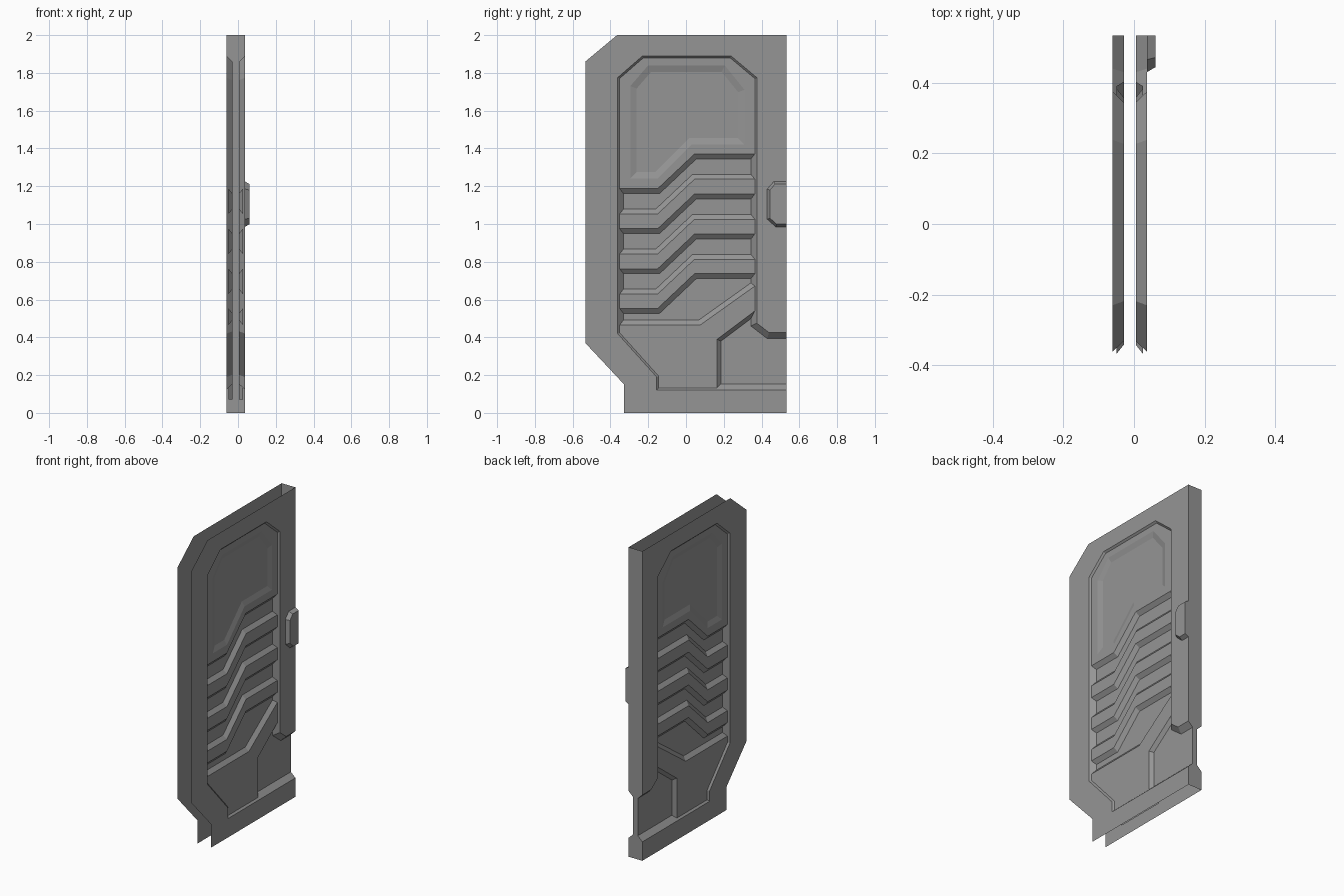
import bpy, bmesh
from mathutils import Vector

cube = bpy.data.objects.get("Cube")
if cube:
    bpy.data.objects.remove(cube)

MID = -0.012      # centre plane between the two skins
FACE = 0.049      # outer skin distance from the centre plane
HIGH = 0.038      # raised level of the pressed panel
DEEP = 0.017      # lowered level of the pressed panel
BACK = 0.533      # rear edge

grey = bpy.data.materials.new("door grey")
grey.use_nodes = True
grey.diffuse_color = (0.3, 0.3, 0.3, 1)
grey.node_tree.nodes["Principled BSDF"].inputs["Base Color"].default_value = (0.3, 0.3, 0.3, 1)


def inset(path, dist, closed=True):
    """Offset a counter-clockwise path inwards with mitred corners."""
    pts = [Vector(p) for p in path]
    n, out = len(pts), []
    for i, p in enumerate(pts):
        before = p - pts[i - 1] if closed or i > 0 else pts[1] - p
        after = pts[(i + 1) % n] - p if closed or i < n - 1 else before
        a = Vector((-before.y, before.x)).normalized()
        b = Vector((-after.y, after.x)).normalized()
        out.append(p + (a + b) * dist / (1 + a.dot(b)))
    return out


def ring(bm, path, x):
    return [bm.verts.new((x, p[0], p[1])) for p in path]


def bridge(bm, a, b, closed=True):
    for i in range(len(a) if closed else len(a) - 1):
        j = (i + 1) % len(a)
        bm.faces.new((a[i], a[j], b[j], b[i]))


def finish(bm, name, mirrored=True, outward=True):
    if outward:
        bm.normal_update()
        for f in bm.faces:
            if f.normal.x < 0:
                f.normal_flip()
    mesh = bpy.data.meshes.new(name)
    bm.to_mesh(mesh)
    bm.free()
    mesh.materials.append(grey)
    ob = bpy.data.objects.new(name, mesh)
    ob.location.x = MID
    bpy.context.collection.objects.link(ob)
    if mirrored:
        mod = ob.modifiers.new("both sides", 'MIRROR')
        mod.use_mirror_merge = False
    return ob


# Outer skin with the opening that runs out at the rear edge
opening = [(BACK, 0.425), (0.44, 0.425), (0.375, 0.475), (0.375, 1.775), (0.238, 1.89),
           (-0.23, 1.89), (-0.362, 1.775), (-0.362, 0.42), (-0.155, 0.19),
           (-0.155, 0.122), (BACK, 0.122)]
border = [(BACK, 0), (-0.327, 0), (-0.327, 0.15), (-0.533, 0.37), (-0.533, 1.86),
          (-0.365, 2), (BACK, 2)]
bm = bmesh.new()
rim = ring(bm, opening, FACE)
edge = ring(bm, border, FACE)
bm.faces.new(rim + edge)
bridge(bm, rim, ring(bm, inset(opening, 0.031, False), DEEP), False)
finish(bm, "outer_skin")

# Pressed panel: raised sheet with sunken chevrons and an upper pocket
sheet = [(-0.373, 0.40), (-0.17, 0.17), (-0.17, 0.07), (0.165, 0.07), (0.165, 0.39),
         (0.345, 0.525), (0.39, 0.56), (0.39, 1.8), (0.25, 1.92), (-0.24, 1.92), (-0.373, 1.8)]
L, R = -0.368, 0.384


def chevron(z):
    return [(L, z), (-0.15, z), (0.045, z + 0.184), (R, z + 0.184)]


pocket = [(-0.295, 1.24), (-0.15, 1.24), (0.03, 1.42), (0.31, 1.42), (0.31, 1.71),
          (0.205, 1.84), (-0.2, 1.84), (-0.295, 1.73)]
holes = [(pocket, 0.034, HIGH - 0.01)]
for i in range(3):
    top = 1.187 - 0.212 * i
    holes.append((chevron(top - 0.134) + chevron(top)[::-1], 0.026, DEEP))
holes.append(([(L, 0.465), (0.075, 0.465), (R, 0.685)] + chevron(0.553)[::-1], 0.026, DEEP))

bm = bmesh.new()
loops = [ring(bm, sheet, HIGH)]
for path, width, depth in holes:
    upper = ring(bm, path, HIGH)
    lower = ring(bm, inset(path, width), depth)
    loops.append(upper)
    bridge(bm, upper, lower)
    bm.faces.new(lower)
rims = []
for loop in loops:
    for i, v in enumerate(loop):
        e = bm.edges.get((v, loop[i - 1])) or bm.edges.new((v, loop[i - 1]))
        rims.append(e)
bmesh.ops.triangle_fill(bm, edges=rims, use_beauty=True, normal=(1, 0, 0))

# Sunken lower rear corner of the panel
step = [(0.165, 0.07), (0.165, 0.39), (0.345, 0.525), (0.39, 0.56)]
upper = ring(bm, step, HIGH)
lower = ring(bm, inset(step, -0.02, False), DEEP)
bridge(bm, upper, lower, False)
bm.faces.new(lower + ring(bm, [(BACK, 0.45), (BACK, 0.07)], DEEP))
finish(bm, "pressed_panel")

# Rear edge wall, narrowed where the opening runs out
bm = bmesh.new()
half = [(FACE, 0), (FACE, 0.122), (DEEP, 0.153), (DEEP, 0.394), (FACE, 0.425), (FACE, 2)]
outline = half + [(-x, z) for x, z in reversed(half)]
wall = bm.faces.new([bm.verts.new((x, BACK, z)) for x, z in outline])
wall.normal_update()
if wall.normal.y < 0:
    wall.normal_flip()
finish(bm, "rear_wall", False, False)

# Handle on one side
grip = [(BACK, 1.225), (0.465, 1.225), (0.43, 1.185), (0.43, 1.025), (0.475, 0.985), (BACK, 0.985)]
bm = bmesh.new()
base = ring(bm, grip, FACE)
top = ring(bm, inset(grip, 0.014, False), FACE + 0.024)
bridge(bm, base, top, False)
bm.faces.new(top)
bm.faces.new((base[-1], base[0], top[0], top[-1]))
bmesh.ops.recalc_face_normals(bm, faces=bm.faces)
bm.normal_update()
if max(bm.faces, key=lambda f: f.calc_area()).normal.x < 0:
    bmesh.ops.reverse_faces(bm, faces=bm.faces)
finish(bm, "handle", False, False)
